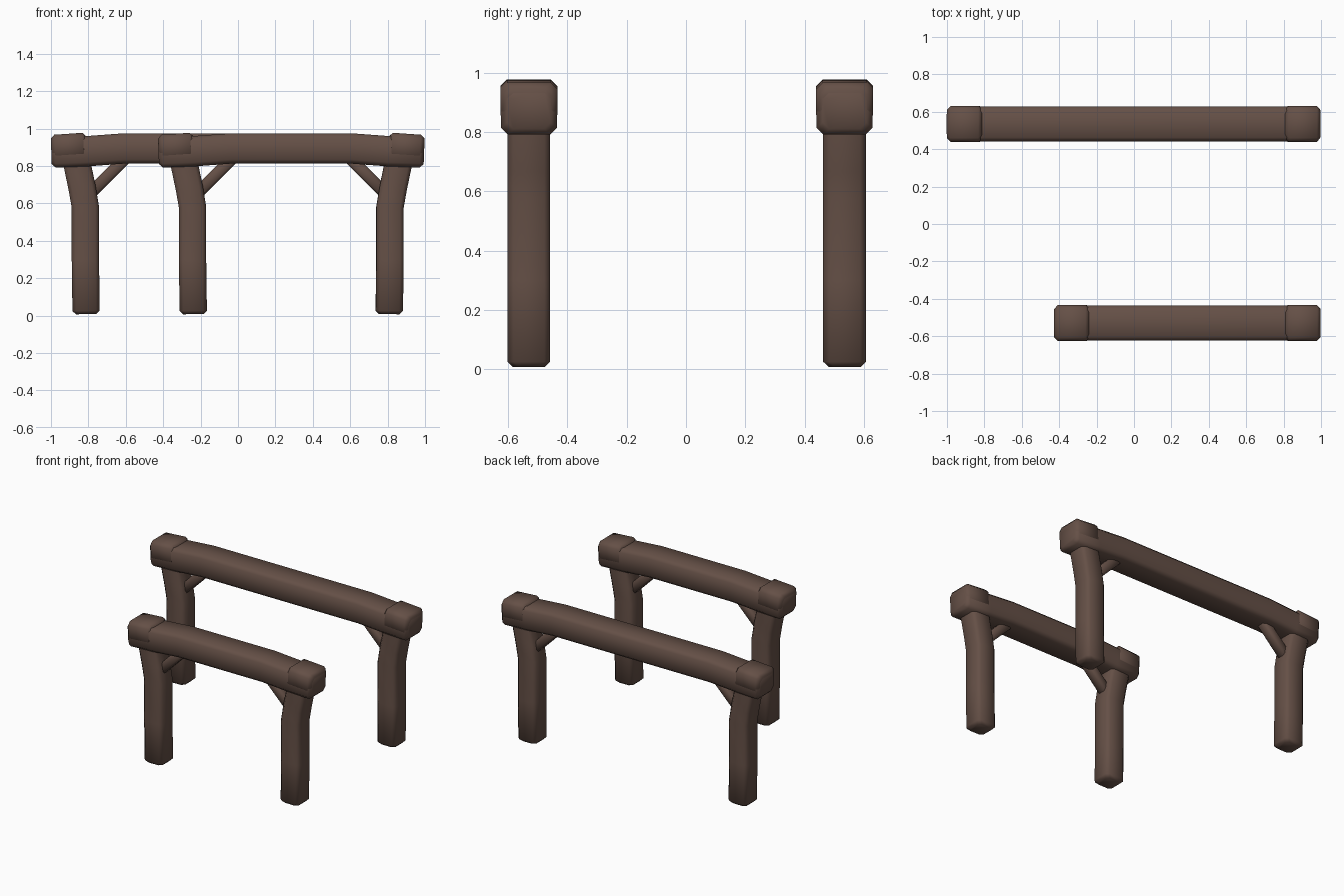
import bpy, bmesh, math
from mathutils import Vector

cube = bpy.data.objects.get("Cube")
if cube:
    bpy.data.objects.remove(cube, do_unlink=True)

wood = bpy.data.materials.new("dark brown wood")
wood.use_nodes = True
COLOR = (0.13, 0.08, 0.062, 1)
wood.diffuse_color = COLOR
wood.node_tree.nodes["Principled BSDF"].inputs["Base Color"].default_value = COLOR


def timber(name, path, y, half_t, half_y, edge, end):
    """Loft a chamfered rectangle along an (x, z) path, with chamfered ends."""
    pts = [Vector((x, 0, z)) for x, z in path]
    first = (pts[1] - pts[0]).normalized()
    last = (pts[-1] - pts[-2]).normalized()
    # Extra stations just inside both ends carry the end chamfers
    stations = [pts[0], pts[0] + first * end] + pts[1:-1] + [pts[-1] - last * end, pts[-1]]
    bm = bmesh.new()
    rings = []
    n = len(stations)
    for i, p in enumerate(stations):
        t = (stations[min(i + 1, n - 1)] - stations[max(i - 1, 0)]).normalized()
        side = Vector((-t.z, 0, t.x))
        inset = end if i in (0, n - 1) else 0
        a, b = half_t - inset, half_y - inset
        section = [(a, b - edge), (a - edge, b), (edge - a, b), (-a, b - edge),
                   (-a, edge - b), (edge - a, -b), (a - edge, -b), (a, edge - b)]
        rings.append([bm.verts.new(p + side * u + Vector((0, y + v, 0)))
                      for u, v in section])
    for r, s in zip(rings, rings[1:]):
        for k in range(8):
            j = (k + 1) % 8
            bm.faces.new((r[k], r[j], s[j], s[k]))
    bm.faces.new(rings[0])
    bm.faces.new(rings[-1][::-1])
    bmesh.ops.recalc_face_normals(bm, faces=bm.faces)
    mesh = bpy.data.meshes.new(name)
    bm.to_mesh(mesh)
    bm.free()
    mesh.materials.append(wood)
    obj = bpy.data.objects.new(name, mesh)
    bpy.context.collection.objects.link(obj)
    bpy.ops.object.select_all(action='DESELECT')
    obj.select_set(True)
    bpy.context.view_layer.objects.active = obj
    bpy.ops.object.shade_smooth_by_angle(angle=math.radians(50))


def frame(label, cx, half, y):
    # Gently arched top beam
    rise = [(half, 0.872), (half - 0.19, 0.879), (half - 0.39, 0.894)]
    beam = [(cx - x, z) for x, z in rise] + [(cx + x, z) for x, z in rise[::-1]]
    timber(label + "_beam", beam, y, 0.081, 0.094, 0.022, 0.02)
    for s, word in ((-1, "right"), (1, "left")):
        def out(points):
            return [(cx + s * (half - d), z) for d, z in points]
        # Raised cap over the beam end
        timber(f"{label}_{word}_cap", out([(0, 0.9), (0.19, 0.913)]),
               y, 0.066, 0.096, 0.022, 0.02)
        # Post that flares outward at its top
        timber(f"{label}_{word}_post",
               out([(0.186, 0.008), (0.182, 0.3), (0.182, 0.58),
                    (0.165, 0.68), (0.14, 0.8), (0.137, 0.86)]),
               y, 0.073, 0.072, 0.02, 0.018)
        # Diagonal brace
        timber(f"{label}_{word}_brace", out([(0.2, 0.645), (0.43, 0.875)]),
               y, 0.032, 0.035, 0.012, 0.005)


frame("back", -0.002, 0.996, 0.535)
frame("front", 0.285, 0.71, -0.53)
